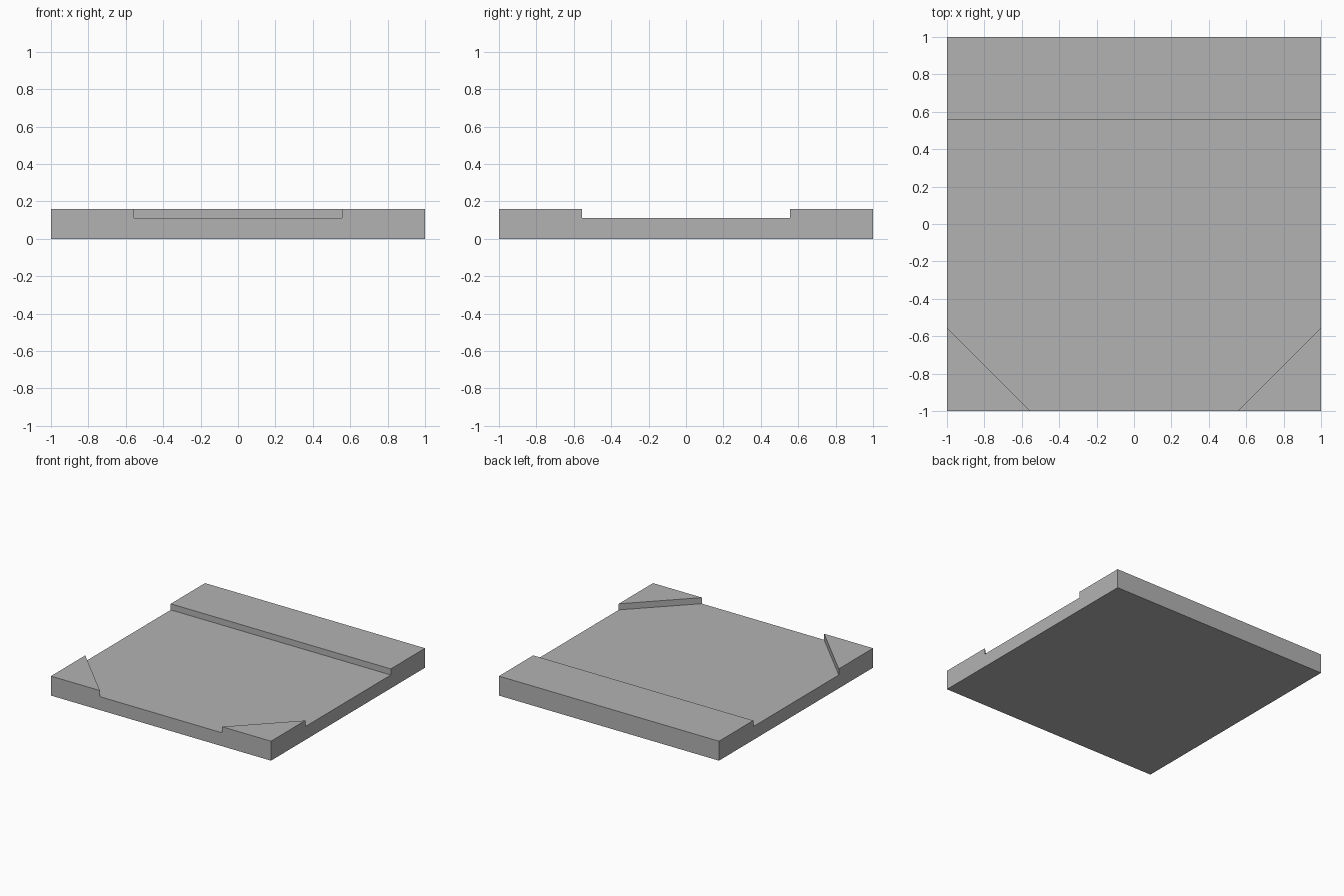
import bpy
import bmesh
from mathutils import Vector

if "Cube" in bpy.data.objects:
    bpy.data.objects.remove(bpy.data.objects["Cube"], do_unlink=True)

FLOOR, TOP, EDGE = 0.11, 0.16, 0.555

# Single plain grey for the whole tile
grey = bpy.data.materials.new("plain_grey")
grey.use_nodes = True
colour = (0.45, 0.45, 0.45, 1)
grey.diffuse_color = colour
grey.node_tree.nodes["Principled BSDF"].inputs["Base Color"].default_value = colour

# Square slab up to the sunken floor level
bm = bmesh.new()
bmesh.ops.create_cube(bm, size=2)
for v in bm.verts:
    v.co.z = FLOOR if v.co.z > 0 else 0

# Outlines of the raised rear strip and the two front corners
cuts = [(Vector((0, EDGE, 0)), Vector((0, 1, 0)))]
cuts += [(Vector((side, -EDGE, 0)), Vector((side, -1, 0))) for side in (-1, 1)]
for point, normal in cuts:
    bmesh.ops.bisect_plane(bm, geom=bm.verts[:] + bm.edges[:] + bm.faces[:],
                           plane_co=point, plane_no=normal)

# Raise every top face lying beyond one of the cuts
bm.normal_update()
raised = [f for f in bm.faces if f.normal.z > 0.9 and any(
    (f.calc_center_median() - p).dot(n) > 0.01 for p, n in cuts)]
for f in bmesh.ops.extrude_discrete_faces(bm, faces=raised)["faces"]:
    for v in f.verts:
        v.co.z = TOP

# Merge flat neighbours into clean faces
bmesh.ops.remove_doubles(bm, verts=bm.verts, dist=0.0001)
bmesh.ops.dissolve_limit(bm, angle_limit=0.01, verts=bm.verts, edges=bm.edges)
bmesh.ops.recalc_face_normals(bm, faces=bm.faces)

mesh = bpy.data.meshes.new("floor_tile")
bm.to_mesh(mesh)
bm.free()
mesh.materials.append(grey)
bpy.context.collection.objects.link(bpy.data.objects.new("floor_tile", mesh))
